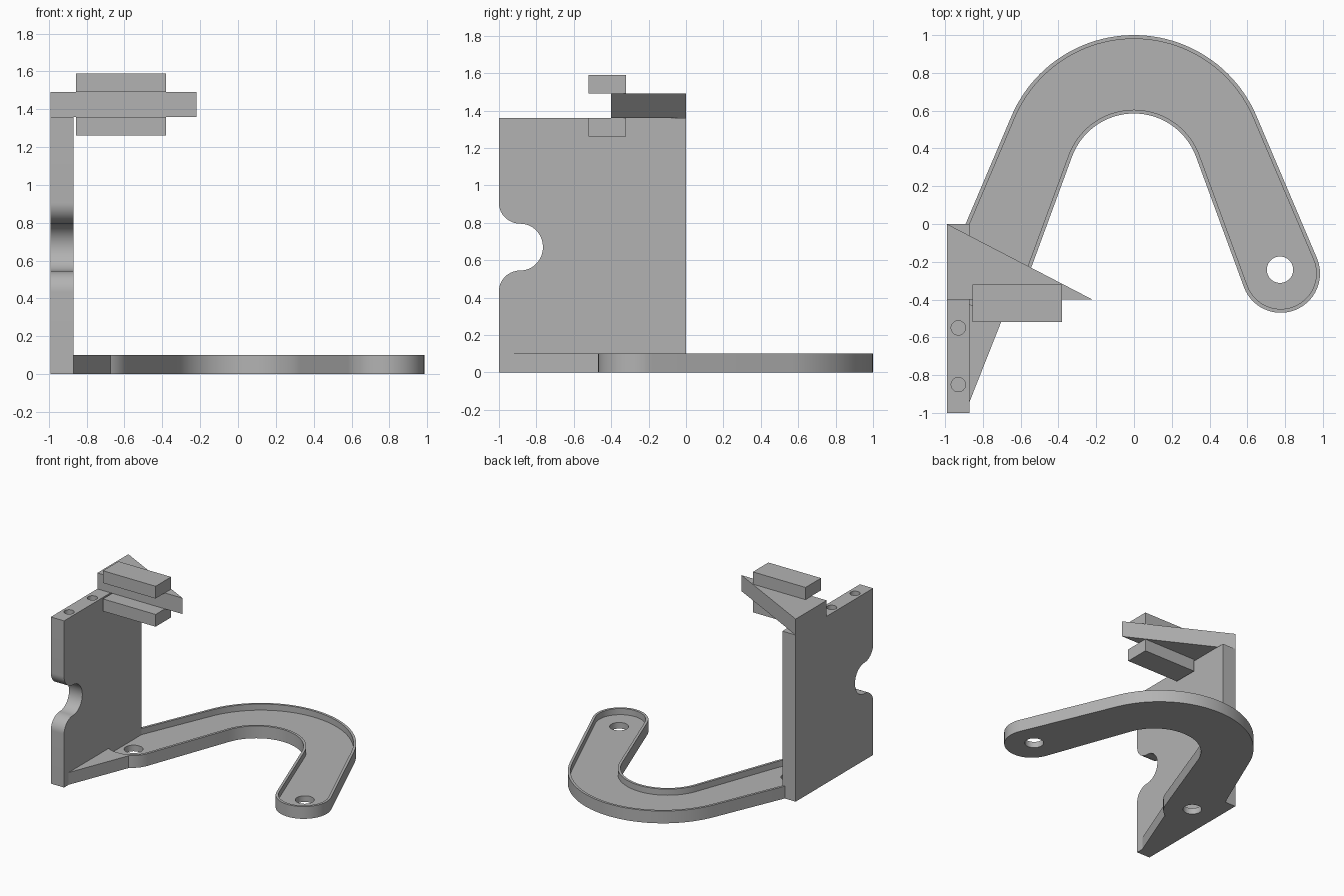
import bpy
from math import sin, cos, acos, atan2, hypot, pi, radians

cube = bpy.data.objects.get("Cube")
if cube:
    bpy.data.objects.remove(cube)

grey = bpy.data.materials.new("plain grey")
grey.use_nodes = True
GREY = (0.45, 0.45, 0.45, 1)
grey.diffuse_color = GREY
grey.node_tree.nodes["Principled BSDF"].inputs["Base Color"].default_value = GREY


def make(name, verts, faces):
    mesh = bpy.data.meshes.new(name)
    mesh.from_pydata(verts, [], faces)
    mesh.materials.append(grey)
    ob = bpy.data.objects.new(name, mesh)
    bpy.context.collection.objects.link(ob)
    return ob


def bridge(a, b, n):
    """Quads joining two rings that start at vertex a and b."""
    return [(a + i, a + (i + 1) % n, b + (i + 1) % n, b + i) for i in range(n)]


def prism(name, outline, low, high):
    """Extrude a counter-clockwise xy outline upwards."""
    n = len(outline)
    verts = [(x, y, z) for z in (low, high) for x, y in outline]
    faces = [tuple(reversed(range(n))), tuple(range(n, 2 * n))] + bridge(0, n, n)
    return make(name, verts, faces)


def box(name, x0, x1, y0, y1, z0, z1):
    return prism(name, [(x0, y0), (x1, y0), (x1, y1), (x0, y1)], z0, z1)


def arc(cx, cy, rx, ry, start, end, steps):
    angles = [start + (end - start) * i / steps for i in range(steps + 1)]
    return [(cx + rx * cos(a), cy + ry * sin(a)) for a in angles]


def drill(ob, x, y, radius, low, high):
    """Cut a round vertical hole and discard the cutter."""
    cutter = prism("hole_cutter", arc(x, y, radius, radius, 0, 2 * pi, 40)[:-1], low, high)
    cutter.hide_render = True
    mod = ob.modifiers.new("hole", 'BOOLEAN')
    mod.operation = 'DIFFERENCE'
    mod.solver = 'EXACT'
    mod.object = cutter
    bpy.context.view_layer.objects.active = ob
    bpy.ops.object.modifier_apply(modifier=mod.name)
    bpy.data.objects.remove(cutter)


def smooth(ob):
    bpy.ops.object.select_all(action='DESELECT')
    ob.select_set(True)
    bpy.context.view_layer.objects.active = ob
    bpy.ops.object.shade_smooth_by_angle(angle=radians(30))


# Curved tray: two tapering arms joined by a round bend
END_X, END_Y, END_R = 0.777, -0.262, 0.208
OUT_Y, OUT_R = 0.295, 0.705
IN_Y, IN_R = 0.235, 0.35


def tangent(cy, reach):
    dy = END_Y - cy
    return atan2(dy, END_X) + acos(reach / hypot(END_X, dy))


def tray_outline(inset):
    outer = tangent(OUT_Y, OUT_R - END_R)
    inner = tangent(IN_Y, IN_R + END_R)
    big, small, end = OUT_R - inset, IN_R + inset, END_R - inset
    return (arc(0, OUT_Y, big, big, outer, pi - outer, 48)
            + arc(-END_X, END_Y, end, end, pi - outer, 2 * pi - inner, 28)
            + arc(0, IN_Y, small, small, pi - inner, inner, 36)
            + arc(END_X, END_Y, end, end, pi + inner, 2 * pi + outer, 28))


rim, well = tray_outline(0), tray_outline(0.02)
n = len(rim)
verts = [(x, y, z) for ring, z in ((rim, 0), (rim, 0.1), (well, 0.1), (well, 0.05))
         for x, y in ring]
faces = [tuple(reversed(range(n))), tuple(range(3 * n, 4 * n))]
for k in range(3):
    faces += bridge(k * n, (k + 1) * n, n)
tray = make("curved_tray", verts, faces)
for side in (-1, 1):
    drill(tray, side * 0.773, -0.242, 0.07, -0.1, 0.2)
smooth(tray)

# Upright side plate with a flared round notch in its front edge
upper = (arc(-0.885, 0.905, 0.115, 0.11, pi, 1.5 * pi, 14)
         + arc(-0.885, 0.67, 0.12, 0.125, pi / 2, 0, 16)[1:])
lower = [(y, 1.34 - z) for y, z in reversed(upper[:-1])]
profile = [(-1, 0), (0, 0), (0, 1.36), (-1, 1.36)] + upper + lower
m = len(profile)
verts = [(x, y, z) for x in (-0.99, -0.87) for y, z in profile]
plate = make("side_plate", verts,
             [tuple(reversed(range(m))), tuple(range(m, 2 * m))] + bridge(0, m, m))
for y in (-0.55, -0.85):
    drill(plate, -0.93, y, 0.038, 1.1, 1.5)
smooth(plate)

# Flat gusset bracing the plate against the tray
prism("base_gusset", [(-0.87, -0.94), (-0.675, -0.447), (-0.87, -0.447)], 0, 0.1)

# Top wedge and the blocks above and below it
prism("top_wedge", [(-0.99, -0.4), (-0.22, -0.4), (-0.99, 0)], 1.36, 1.49)
for name, z in (("upper_block", 1.49), ("lower_block", 1.26)):
    box(name, -0.855, -0.38, -0.52, -0.32, z, z + 0.1)
